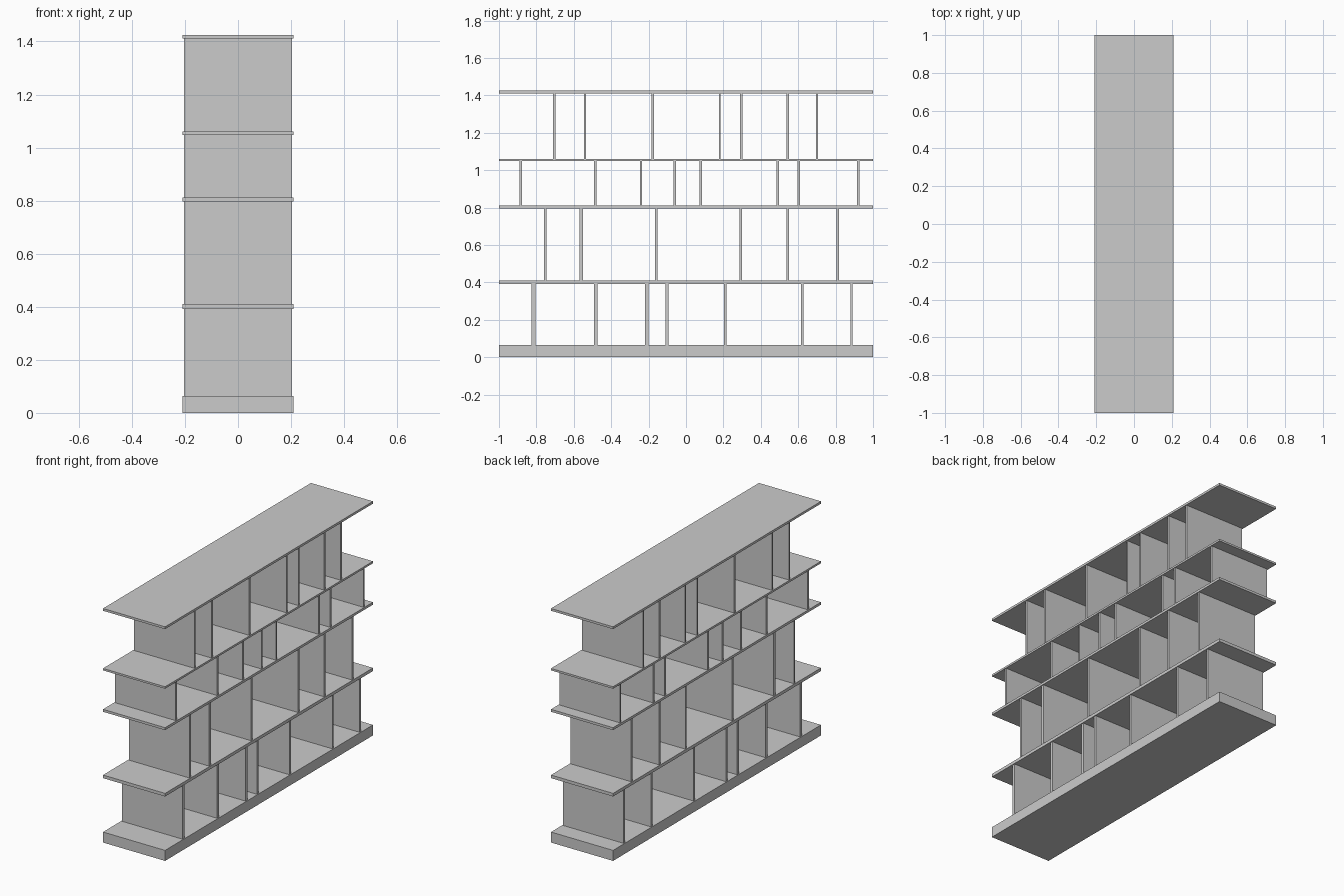
import bpy, bmesh

if "Cube" in bpy.data.objects:
    bpy.data.objects.remove(bpy.data.objects["Cube"])


def box(name, x, y, z):
    """Axis-aligned box from (min, max) ranges."""
    bm = bmesh.new()
    bmesh.ops.create_cube(bm, size=1)
    for v in bm.verts:
        for i, (lo, hi) in enumerate((x, y, z)):
            v.co[i] = hi if v.co[i] > 0 else lo
    mesh = bpy.data.meshes.new(name)
    bm.to_mesh(mesh)
    bm.free()
    obj = bpy.data.objects.new(name, mesh)
    bpy.context.collection.objects.link(obj)
    return obj


DEPTH = 0.209          # half depth of the boards
INSET = 0.005          # dividers sit slightly back from the board edges

# plinth and horizontal boards, bottom to top
levels = [(0, 0.064), (0.392, 0.411), (0.796, 0.811), (1.048, 1.060), (1.411, 1.425)]
names = ["plinth", "lower_shelf", "middle_shelf", "upper_shelf", "top_board"]
for name, z in zip(names, levels):
    box(name, (-DEPTH, DEPTH), (-1, 1), z)

# upright dividers per row: (y centre, thickness)
rows = [
    [(-0.815, 0.02), (-0.483, 0.018), (-0.21, 0.017), (-0.101, 0.017),
     (0.21, 0.015), (0.622, 0.013), (0.885, 0.013)],
    [(-0.752, 0.013), (-0.56, 0.018), (-0.159, 0.011), (0.292, 0.013),
     (0.543, 0.013), (0.811, 0.014)],
    [(-0.884, 0.014), (-0.485, 0.013), (-0.24, 0.012), (-0.061, 0.013),
     (0.079, 0.013), (0.491, 0.014), (0.602, 0.013), (0.921, 0.012)],
    [(-0.704, 0.012), (-0.54, 0.012), (-0.178, 0.012), (0.18, 0.009),
     (0.296, 0.012), (0.543, 0.013), (0.701, 0.012)],
]
for r, row in enumerate(rows):
    z = (levels[r][1], levels[r + 1][0])
    for i, (y, t) in enumerate(row):
        box(f"divider_row{r + 1}_{i + 1}", (-DEPTH + INSET, DEPTH - INSET),
            (y - t / 2, y + t / 2), z)
